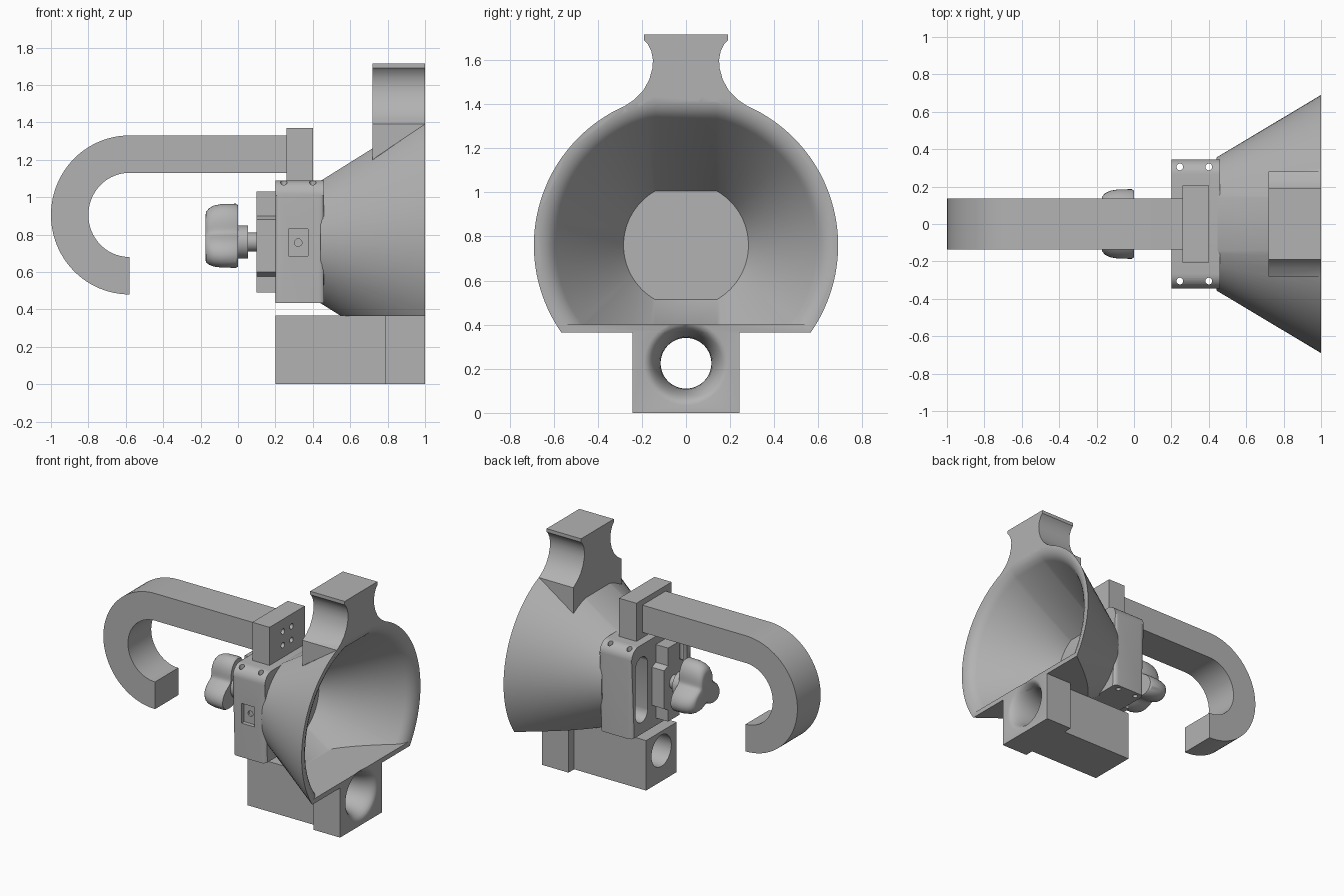
import bpy, bmesh
from math import sin, cos, pi, sqrt, acos, radians

if "Cube" in bpy.data.objects:
    bpy.data.objects.remove(bpy.data.objects["Cube"], do_unlink=True)

grey = bpy.data.materials.new("plain grey")
grey.use_nodes = True
COLOUR = (0.45, 0.45, 0.45, 1)
grey.diffuse_color = COLOUR
grey.node_tree.nodes["Principled BSDF"].inputs["Base Color"].default_value = COLOUR

AXIS = 0.76   # height of the horn and knob axis


def add(name, bm):
    bmesh.ops.recalc_face_normals(bm, faces=bm.faces)
    mesh = bpy.data.meshes.new(name)
    bm.to_mesh(mesh)
    bm.free()
    mesh.materials.append(grey)
    ob = bpy.data.objects.new(name, mesh)
    bpy.context.scene.collection.objects.link(ob)
    return ob


def loft(rings):
    """Skin equal rings of 3D points and cap both ends."""
    bm = bmesh.new()
    vs = [[bm.verts.new(p) for p in ring] for ring in rings]
    n = len(vs[0])
    for a, b in zip(vs, vs[1:]):
        for i in range(n):
            j = (i + 1) % n
            bm.faces.new((a[i], a[j], b[j], b[i]))
    bm.faces.new(vs[0])
    bm.faces.new(vs[-1])
    return bm


def prism_x(yz, x0, x1):
    return loft([[(x, y, z) for y, z in yz] for x in (x0, x1)])


def box(x0, x1, half, z0, z1):
    return prism_x([(-half, z0), (half, z0), (half, z1), (-half, z1)], x0, x1)


def turned(stations, y=0, z=AXIS, n=48):
    """Lathe along x from (x, radius) stations."""
    return loft([[(x, y + r * cos(2 * pi * i / n), z + r * sin(2 * pi * i / n))
                  for i in range(n)] for x, r in stations])


def boolean(ob, cutter, operation="DIFFERENCE"):
    mod = ob.modifiers.new("bool", "BOOLEAN")
    mod.operation, mod.object, mod.solver = operation, cutter, "EXACT"
    bpy.context.view_layer.objects.active = ob
    bpy.ops.object.modifier_apply(modifier=mod.name)


def cut(ob, bm, operation="DIFFERENCE"):
    cutter = add("cutter", bm)
    boolean(ob, cutter, operation)
    bpy.data.objects.remove(cutter, do_unlink=True)


def smooth(ob, angle=35):
    bpy.ops.object.select_all(action="DESELECT")
    ob.select_set(True)
    bpy.context.view_layer.objects.active = ob
    bpy.ops.object.shade_smooth_by_angle(angle=radians(angle))


def horn(stations, floor):
    """Cone along x with flat top and bottom strips, cut level at the floor."""
    rings = []
    for x, r in stations:
        a = acos(0.14 / r)
        half = [(r * cos(t), r * sin(t)) for t in
                [-a + 2 * a * i / 44 for i in range(45)]]
        rings.append([(x, y, AXIS + z) for y, z in half] +
                     [(x, -y, AXIS + z) for y, z in reversed(half)])
    bm = loft(rings)
    res = bmesh.ops.bisect_plane(bm, geom=bm.verts[:] + bm.edges[:] + bm.faces[:],
                                 plane_co=(0, 0, floor), plane_no=(0, 0, 1),
                                 clear_inner=True)
    edges = [e for e in res["geom_cut"] if isinstance(e, bmesh.types.BMEdge)]
    bmesh.ops.contextual_create(bm, geom=edges)
    return bm


# Hook: bar and half ring of one width
hx, hz = -0.58, 0.905
arc = [pi / 2 + pi * i / 48 for i in range(49)]
outline = [(0.27, hz + 0.425)]
outline += [(hx + 0.42 * cos(t), hz + 0.425 * sin(t)) for t in arc]
outline += [(hx + 0.22 * cos(t), hz + 0.225 * sin(t)) for t in reversed(arc)]
outline += [(0.27, hz + 0.225)]
hook = add("hook", loft([[(x, y, z) for x, z in outline] for y in (-0.135, 0.135)]))
smooth(hook)

# Hook plate with four screw holes
plate = add("hook_plate", box(0.26, 0.4, 0.205, 1.08, 1.37))
for y in (-0.05, 0.05):
    for z in (1.18, 1.28):
        cut(plate, turned([(0.3, 0.02), (0.42, 0.02)], y, z, 20))
smooth(plate)

# Bracket: rounded shoulders, softened front and back edges
R = 0.08
shoulder = [(0.265 + R * cos(t), 1.01 + R * sin(t)) for t in
            [pi / 2 * i / 10 for i in range(11)]]
profile = [(0.345, 0.435)] + shoulder
profile += [(-y, z) for y, z in reversed(profile)]
bm = prism_x(profile, 0.2, 0.46)
rims = [e for e in bm.edges if abs(e.verts[0].co.x - e.verts[1].co.x) < 0.01
        and max(v.co.z for v in e.verts) > 0.5]
bmesh.ops.bevel(bm, geom=rims, offset=0.03, segments=4, affect="EDGES", profile=0.5)
bracket = add("bracket", bm)
for side in (-1, 1):
    # strap slot
    slot = [(side * 0.23 + 0.07 * cos(t), AXIS + (0.17 if t < pi else -0.17) + 0.07 * sin(t))
            for t in [pi * i / 12 for i in range(13)] + [pi + 0.001 + pi * i / 12 for i in range(13)]]
    cut(bracket, prism_x(slot, 0.15, 0.36))
    # vertical bolt holes
    for x in (0.245, 0.4):
        cut(bracket, loft([[(x + 0.018 * cos(pi * i / 10), side * 0.305 + 0.018 * sin(pi * i / 10), z)
                            for i in range(20)] for z in (0.4, 1.2)]))
# side pocket with a small hole
pocket = [(0.27, 0.685), (0.375, 0.685), (0.375, 0.83), (0.27, 0.83)]
cut(bracket, loft([[(x, y, z) for x, z in pocket] for y in (-0.4, -0.315)]))
cut(bracket, loft([[(0.322 + 0.02 * cos(pi * i / 10), y, 0.757 + 0.02 * sin(pi * i / 10))
                    for i in range(20)] for y in (-0.4, -0.27)]))
smooth(bracket)

# Horn shell with its top grip block, hollowed out
shell = add("horn_shell", horn([(0.44, 0.355), (1.0, 0.69)], 0.365))
neck = [(0.28, 1.15), (0.28, 1.39), (0.235, 1.42), (0.195, 1.46), (0.167, 1.51), (0.153, 1.56),
        (0.15, 1.6), (0.157, 1.64), (0.175, 1.675), (0.19, 1.69), (0.19, 1.715)]
cut(shell, prism_x(neck + [(-y, z) for y, z in reversed(neck)], 0.72, 1.0), "UNION")
cut(shell, horn([(0.455, 0.28), (0.95, 0.592), (0.97, 0.608), (0.985, 0.628),
                 (1.0, 0.66), (1.03, 0.66)], 0.4))

# Base block in two widths, with a flared bore
base = add("base_front", box(0.785, 1.0, 0.243, 0, 0.367))
tail = add("base_tail", box(0.2, 0.79, 0.178, 0, 0.367))
flare = [(0.1, 0.115), (0.78, 0.115)]
flare += [(0.78 + 0.22 * sin(t), 0.115 + 0.075 * (1 - cos(t)))
          for t in [pi / 2 * i / 8 for i in range(1, 9)]]
flare += [(1.03, 0.19)]
for ob in (base, tail, shell):
    cut(ob, turned(flare, 0, 0.225, 64))
    smooth(ob)

# Clamp block: wide middle with narrower ends
half = [(0.065, 0.49), (0.065, 0.575), (0.11, 0.6), (0.11, 0.88), (0.065, 0.9), (0.065, 1.03)]
add("clamp", prism_x(half + [(-y, z) for y, z in reversed(half)], 0.1, 0.21))

# Clamp screw and collar
smooth(add("screw", turned([(0.04, 0.05), (0.11, 0.05)])))
smooth(add("collar", turned([(-0.01, 0.088), (0.053, 0.088)])))

# Three lobed knob
lobes = [2 * pi * i / 72 for i in range(72)]
rings = []
for x, s in [(0, 0.96), (-0.012, 1), (-0.09, 0.99), (-0.13, 0.95),
             (-0.155, 0.88), (-0.17, 0.79), (-0.175, 0.68)]:
    rings.append([(x, s * (0.155 + 0.05 * cos(3 * (t - pi / 2))) * cos(t),
                   AXIS + s * (0.155 + 0.05 * cos(3 * (t - pi / 2))) * sin(t)) for t in lobes])
smooth(add("knob", loft(rings)))
